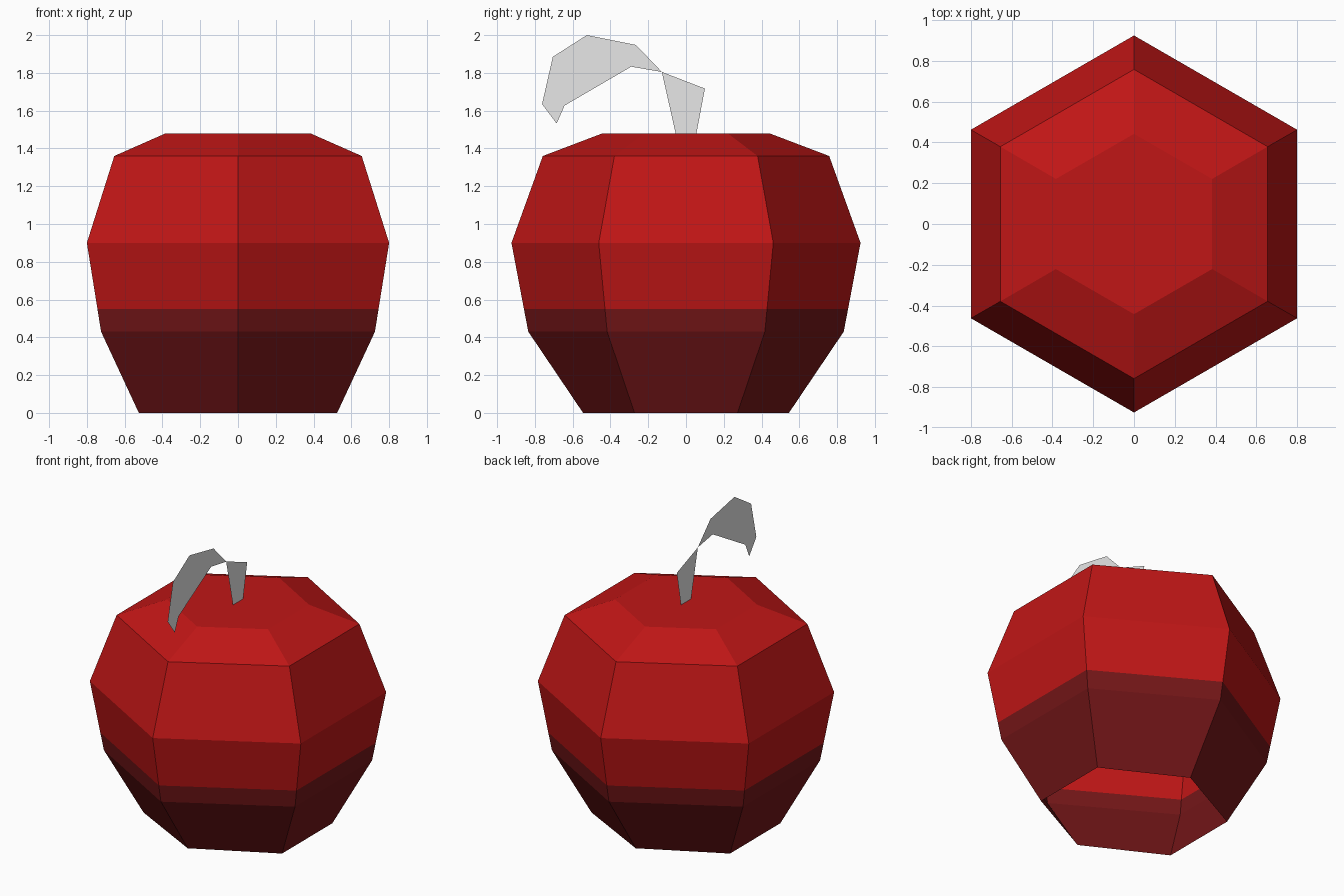
import bpy
import bmesh

cube = bpy.data.objects.get("Cube")
if cube:
    bpy.data.objects.remove(cube, do_unlink=True)


def material(name, rgb):
    mat = bpy.data.materials.new(name)
    mat.use_nodes = True
    mat.diffuse_color = (*rgb, 1)
    mat.node_tree.nodes["Principled BSDF"].inputs["Base Color"].default_value = (*rgb, 1)
    return mat


def add_object(name, bm, mats):
    mesh = bpy.data.meshes.new(name)
    bm.to_mesh(mesh)
    bm.free()
    for mat in mats:
        mesh.materials.append(mat)
    obj = bpy.data.objects.new(name, mesh)
    bpy.context.collection.objects.link(obj)
    return obj


red = material("red skin", (0.53, 0.008, 0.008))
dark_red = material("dark red skin", (0.175, 0.008, 0.009))
grey = material("grey stem", (0.8, 0.8, 0.8))

# Fruit body: six-sided rings (half width, half depth, height), open underneath
COLOUR_LINE = 0.55
rings = [(0.525, 0.545, 0), (0.725, 0.835, 0.43), (0.744, 0.858, COLOUR_LINE),
         (0.8, 0.924, 0.9), (0.655, 0.758, 1.36), (0.383, 0.442, 1.48)]
bm = bmesh.new()
loops = []
for w, d, z in rings:
    outline = [(0, -d), (w, -d / 2), (w, d / 2), (0, d), (-w, d / 2), (-w, -d / 2)]
    loops.append([bm.verts.new((x, y, z)) for x, y in outline])
for low, high in zip(loops, loops[1:]):
    for i in range(6):
        j = (i + 1) % 6
        bm.faces.new((low[i], low[j], high[j], high[i]))
bm.faces.new(loops[-1])
# The skin is darker below the colour line
for face in bm.faces:
    face.material_index = int(face.calc_center_median().z < COLOUR_LINE)
add_object("fruit_body", bm, [red, dark_red])


# Flat stem and leaf, standing in the middle plane and meeting at one point
def flat_part(name, outline):
    bm = bmesh.new()
    bm.faces.new([bm.verts.new((0, y, z)) for y, z in outline])
    bmesh.ops.triangulate(bm, faces=bm.faces[:])
    add_object(name, bm, [grey])


joint = (-0.128, 1.805)
flat_part("stem", [(-0.055, 1.48), (0.055, 1.48), (0.1, 1.717), joint])
flat_part("leaf", [joint, (-0.265, 1.948), (-0.525, 2.0), (-0.705, 1.885),
                   (-0.762, 1.635), (-0.685, 1.532), (-0.643, 1.627), (-0.29, 1.833)])
